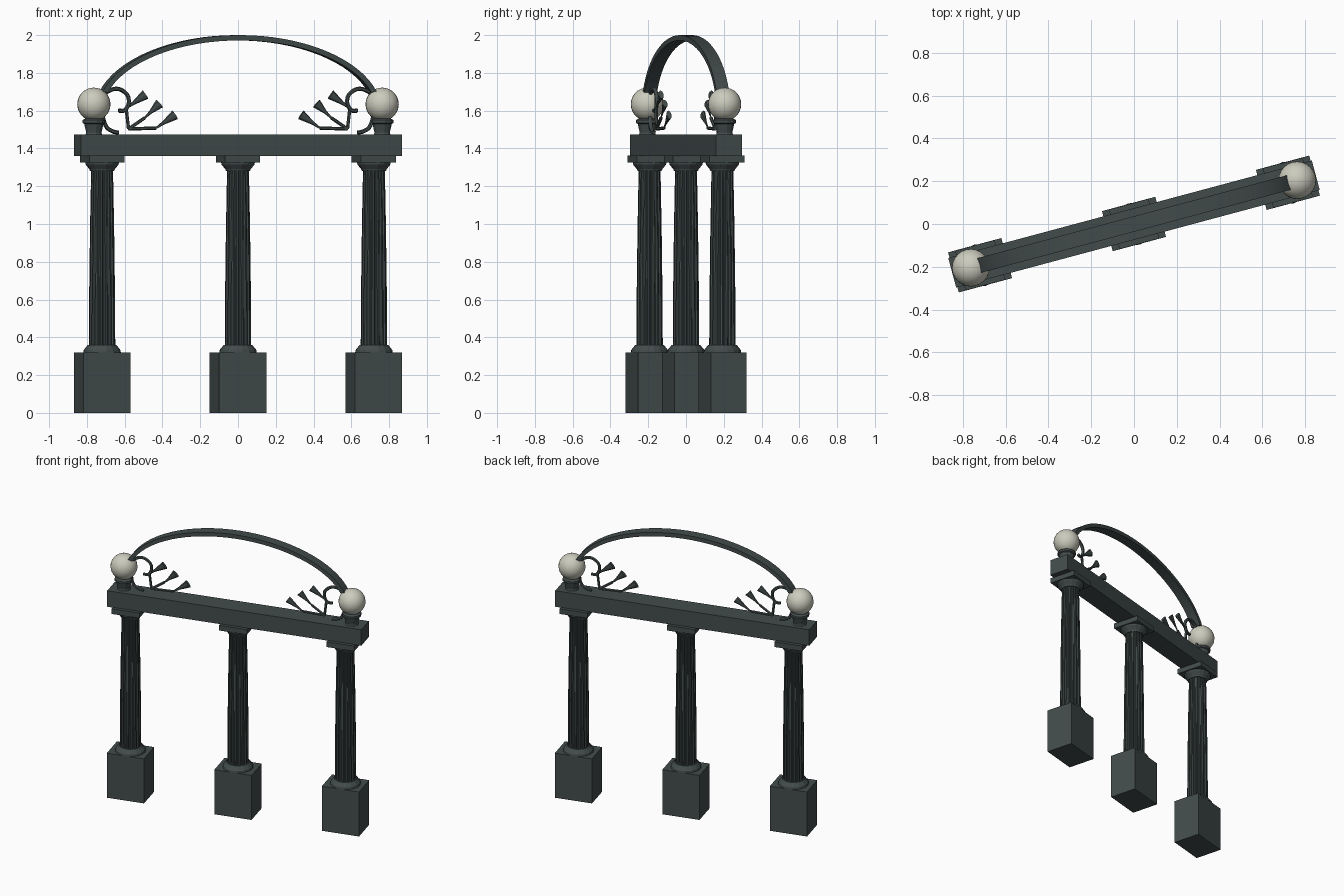
import bpy, bmesh, math
from mathutils import Matrix, Vector

if "Cube" in bpy.data.objects:
    bpy.data.objects.remove(bpy.data.objects["Cube"])

TURN = Matrix.Rotation(math.radians(15), 4, 'Z')   # whole model is turned 15 degrees


def material(name, rgb):
    m = bpy.data.materials.new(name)
    m.diffuse_color = (*rgb, 1)
    m.use_nodes = True
    m.node_tree.nodes["Principled BSDF"].inputs["Base Color"].default_value = m.diffuse_color
    return m


IRON = material("dark slate", (0.055, 0.072, 0.071))
GLOBE = material("pale globe", (0.60, 0.60, 0.51))


def finish(name, bm, mat, smooth=None):
    bmesh.ops.recalc_face_normals(bm, faces=bm.faces)
    me = bpy.data.meshes.new(name)
    bm.to_mesh(me)
    bm.free()
    me.materials.append(mat)
    ob = bpy.data.objects.new(name, me)
    bpy.context.collection.objects.link(ob)
    ob.matrix_world = TURN
    if smooth:
        bpy.ops.object.select_all(action='DESELECT')
        ob.select_set(True)
        bpy.context.view_layer.objects.active = ob
        bpy.ops.object.shade_smooth_by_angle(angle=math.radians(smooth))
    return ob


def add_box(bm, x, z0, z1, w, d):
    bmesh.ops.create_cube(bm, size=1, matrix=Matrix.Translation((x, 0, (z0 + z1) / 2))
                          @ Matrix.Diagonal((w, d, z1 - z0, 1)))


def loft(bm, rings, close=False):
    rows = [[bm.verts.new(p) for p in r] for r in rings]
    n = len(rows[0])
    for a, b in zip(rows, rows[1:]):
        for i in range(n):
            bm.faces.new((a[i], a[(i + 1) % n], b[(i + 1) % n], b[i]))
    bm.faces.new(rows[0][::-1])
    bm.faces.new(rows[-1])


def lathe(bm, x, profile, n):
    loft(bm, [[(x + r * math.cos(math.tau * i / n), r * math.sin(math.tau * i / n), z)
               for i in range(n)] for r, z in profile])


def tube(bm, pts, r, n=6):
    pts = [Vector((x, 0, z)) for x, z in pts]
    side = Vector((0, 1, 0))
    rings = []
    for i, p in enumerate(pts):
        t = (pts[min(i + 1, len(pts) - 1)] - pts[max(i - 1, 0)]).normalized()
        u = side.cross(t)
        rings.append([p + r * (math.cos(math.tau * k / n) * u + math.sin(math.tau * k / n) * side)
                      for k in range(n)])
    loft(bm, rings)


def smooth_path(c, steps=5):
    # Catmull-Rom curve through the control points
    c = [Vector(p) for p in c]
    c = [2 * c[0] - c[1]] + c + [2 * c[-1] - c[-2]]
    out = []
    for a, b, d, e in zip(c, c[1:], c[2:], c[3:]):
        for k in range(steps):
            t = k / steps
            out.append(0.5 * (2 * b + (d - a) * t + (2 * a - 5 * b + 4 * d - e) * t * t
                              + (3 * b - a - 3 * d + e) * t ** 3))
    return out + [c[-2]]


# columns: pedestal, moulded foot, fluted shaft, capital
FLUTES = 16
for label, x in (("left", -0.745), ("middle", 0.0), ("right", 0.745)):
    bm = bmesh.new()
    add_box(bm, x, 0, 0.32, 0.258, 0.194)
    finish(label + "_pedestal", bm, IRON)

    bm = bmesh.new()
    lathe(bm, x, [(0.1, 0.32), (0.098, 0.333), (0.076, 0.36)], 16)
    finish(label + "_column_foot", bm, IRON)

    bm = bmesh.new()
    rings = []
    for r, z in ((0.070, 0.355), (0.068, 0.66), (0.064, 0.97), (0.058, 1.285)):
        ring = []
        for i in range(FLUTES):
            for part, k in ((0, 1), (0.35, 1), (0.55, 0.88), (0.8, 0.88)):
                a = math.tau * (i + part) / FLUTES
                ring.append((x + r * k * math.cos(a), r * k * math.sin(a), z))
        rings.append(ring)
    loft(bm, rings)
    finish(label + "_fluted_shaft", bm, IRON)

    bm = bmesh.new()
    lathe(bm, x, [(0.064, 1.28), (0.068, 1.29), (0.088, 1.315), (0.09, 1.327)], 16)
    add_box(bm, x, 1.325, 1.362, 0.192, 0.192)
    finish(label + "_capital", bm, IRON)

# beam across the columns
bm = bmesh.new()
add_box(bm, 0, 1.36, 1.475, 1.76, 0.143)
finish("beam", bm, IRON)

# arched band
bm = bmesh.new()
rings = []
for i in range(33):
    a = math.radians(16 + 148 * i / 32)
    (ox, oz), (ix, iz) = [((0.78 - t) * math.cos(a), 1.59 + (0.41 - t) * math.sin(a))
                          for t in (0, 0.028)]
    rings.append([(ox, -0.035, oz), (ox, 0.035, oz), (ix, 0.035, iz), (ix, -0.035, iz)])
loft(bm, rings)
finish("arch_band", bm, IRON, 30)

# lamps and ironwork at both ends
for label, s in (("left", -1), ("right", 1)):
    bm = bmesh.new()
    lathe(bm, s * 0.79, [(0.046, 1.47), (0.042, 1.485), (0.053, 1.53), (0.062, 1.535),
                         (0.062, 1.55), (0.04, 1.562)], 12)
    finish(label + "_lamp_holder", bm, IRON)

    bm = bmesh.new()
    bmesh.ops.create_uvsphere(bm, u_segments=24, v_segments=16, radius=0.088,
                              matrix=Matrix.Translation((s * 0.79, 0, 1.634)))
    finish(label + "_lamp_globe", bm, GLOBE, 40)

    # S-shaped scroll
    bm = bmesh.new()
    path = [(0.655, 1.483), (0.69, 1.492), (0.725, 1.52), (0.745, 1.60), (0.735, 1.68),
            (0.69, 1.712), (0.645, 1.712), (0.605, 1.68), (0.60, 1.635), (0.622, 1.602),
            (0.655, 1.60)]
    tube(bm, [(s * x, z) for x, z in smooth_path(path)], 0.011)
    finish(label + "_scroll", bm, IRON, 60)

    # three stems ending in flattened trumpet buds
    bm = bmesh.new()
    for apex, end in (((0.613, 1.612), (0.508, 1.685)), ((0.51, 1.563), (0.43, 1.638)),
                      ((0.449, 1.508), (0.345, 1.578))):
        tube(bm, [(s * 0.60, 1.503), (s * apex[0], apex[1])], 0.009)
        a, e = Vector((s * apex[0], 0, apex[1])), Vector((s * end[0], 0, end[1]))
        d = (e - a).normalized()
        u = Vector((0, 1, 0)).cross(d)
        rings = []
        for t, r in ((0, 0.005), (0.4, 0.010), (1, 0.027)):
            rings.append([a.lerp(e, t) + r * (math.cos(math.tau * k / 8) * u
                          + Vector((0, 0.5 * math.sin(math.tau * k / 8), 0))) for k in range(8)])
        loft(bm, rings)
    finish(label + "_bud_spray", bm, IRON)
